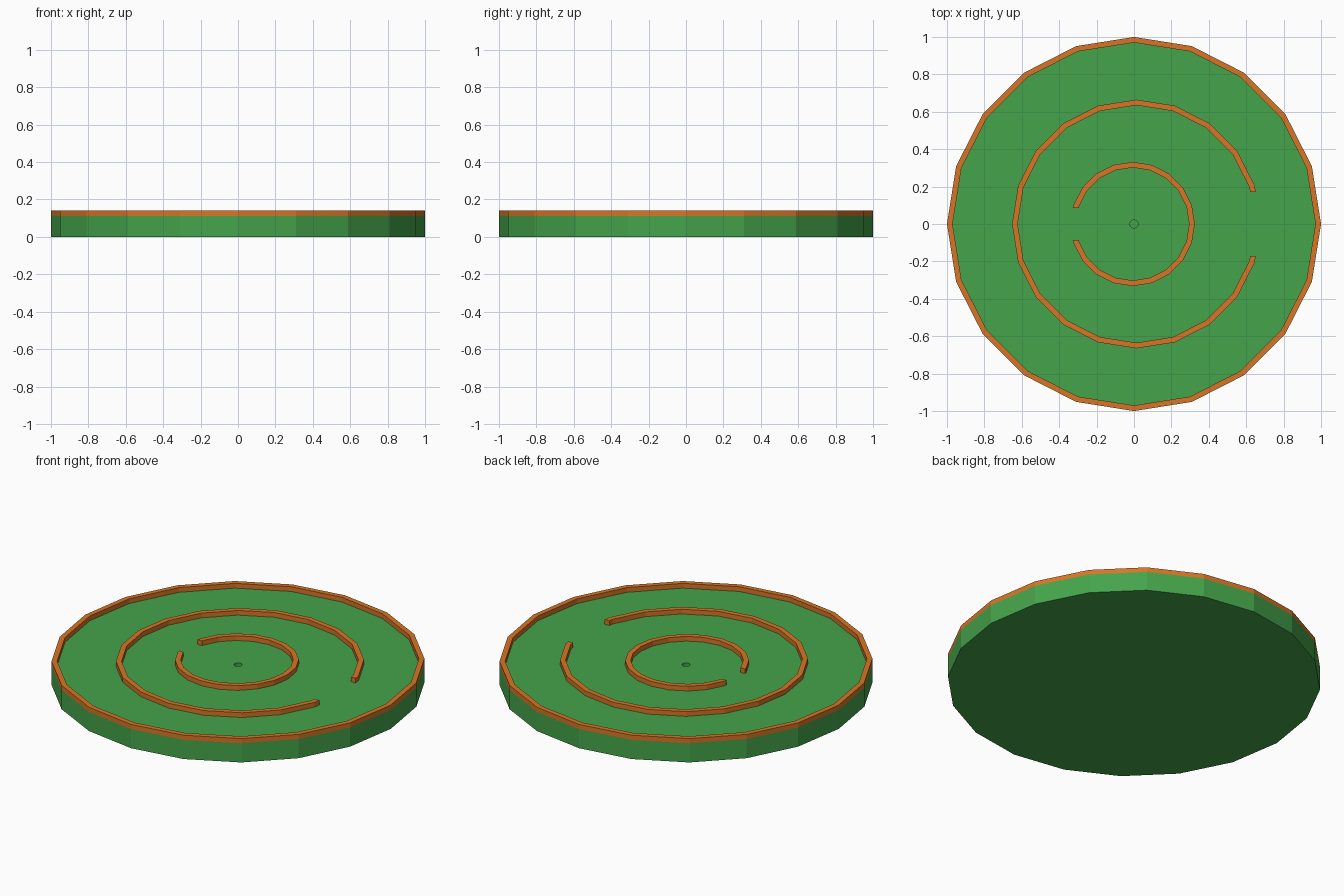
import bpy, bmesh, math

if "Cube" in bpy.data.objects:
    bpy.data.objects.remove(bpy.data.objects["Cube"])

SIDES = 20
BASE_Z, TOP_Z = 0.113, 0.141
WALL = 0.03


def material(name, color):
    m = bpy.data.materials.new(name)
    m.diffuse_color = color
    m.use_nodes = True
    m.node_tree.nodes["Principled BSDF"].inputs["Base Color"].default_value = m.diffuse_color
    return m


GREEN = material("green", (0.06, 0.37, 0.07, 1))
ORANGE = material("orange", (0.68, 0.18, 0.02, 1))


def finish(name, bm, mat):
    bmesh.ops.recalc_face_normals(bm, faces=bm.faces[:])
    me = bpy.data.meshes.new(name)
    bm.to_mesh(me)
    bm.free()
    ob = bpy.data.objects.new(name, me)
    me.materials.append(mat)
    bpy.context.collection.objects.link(ob)
    return ob


def bridge(bm, a, b, closed):
    """Quads between two vertex rows."""
    n = len(a)
    for i in range(n if closed else n - 1):
        j = (i + 1) % n
        bm.faces.new((a[i], a[j], b[j], b[i]))


def polygon(r):
    return [(r * math.cos(math.tau * i / SIDES), r * math.sin(math.tau * i / SIDES))
            for i in range(SIDES)]


def open_polygon(r, gap):
    """Polygon outline with the +x corner cut away at y = +-gap."""
    pts = polygon(r)[1:]
    x, y = pts[0]
    end_x = r + (x - r) * gap / y
    return [(end_x, gap)] + pts + [(end_x, -gap)]


def wall(name, radius, gap=None, cx=0.0, flip=1):
    """Ring wall standing on the base, closed or with a gap."""
    bm = bmesh.new()
    rows = []
    for r, z in ((radius, BASE_Z), (radius, TOP_Z),
                 (radius - WALL, TOP_Z), (radius - WALL, BASE_Z)):
        pts = open_polygon(r, gap) if gap else polygon(r)
        rows.append([bm.verts.new((cx + flip * x, y, z)) for x, y in pts])
    for k in range(4):
        bridge(bm, rows[k], rows[(k + 1) % 4], gap is None)
    if gap:
        for i in (0, -1):
            bm.faces.new([row[i] for row in rows])
    return finish(name, bm, ORANGE)


# Round base with a small centre hole
bm = bmesh.new()
rows = [[bm.verts.new((x, y, z)) for x, y in polygon(r)]
        for r, z in ((1, 0), (1, BASE_Z), (0.022, BASE_Z), (0.022, 0.06))]
for k in range(3):
    bridge(bm, rows[k], rows[k + 1], True)
bm.faces.new(rows[0])
bm.faces.new(rows[3])
finish("base_disc", bm, GREEN)

# Raised walls: outer rim and two open rings facing opposite ways
wall("outer_rim", 1.0)
wall("middle_ring", 0.665, gap=0.17, cx=0.013)
wall("inner_ring", 0.332, gap=0.086, cx=-0.007, flip=-1)
